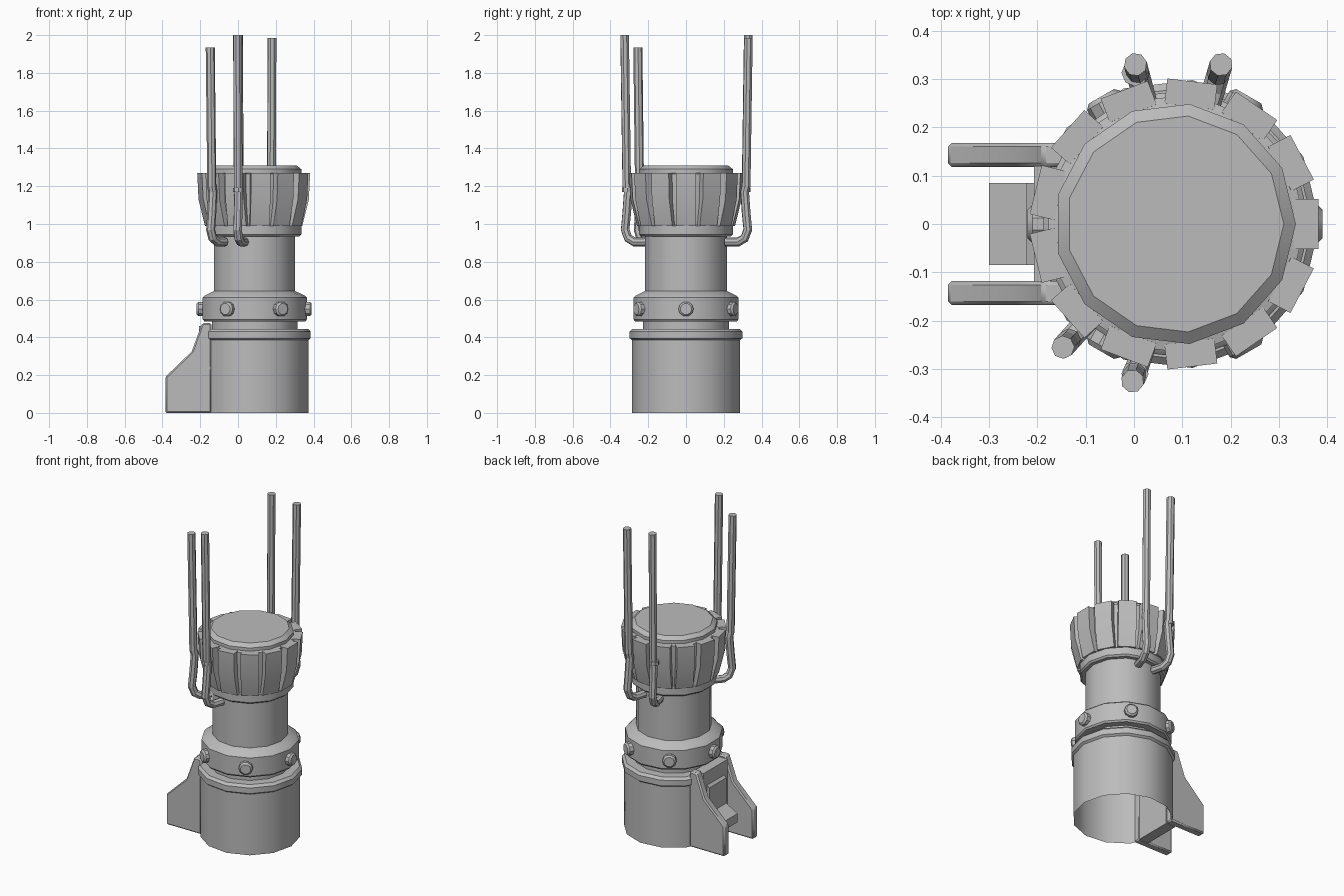
import bpy, bmesh
from math import sin, cos, pi, radians
from mathutils import Matrix, Vector

cube = bpy.data.objects.get("Cube")
if cube:
    bpy.data.objects.remove(cube)

SIDES = 13
AXIS = Vector((0.085, 0, 0))


def material(name, value):
    m = bpy.data.materials.new(name)
    m.use_nodes = True
    m.diffuse_color = (value, value, value, 1)
    m.node_tree.nodes["Principled BSDF"].inputs["Base Color"].default_value = m.diffuse_color
    return m


grey = material("plain grey", 0.5)


def finish(name, bm, bevel=0):
    bmesh.ops.recalc_face_normals(bm, faces=bm.faces)
    me = bpy.data.meshes.new(name)
    bm.to_mesh(me)
    bm.free()
    me.materials.append(grey)
    ob = bpy.data.objects.new(name, me)
    bpy.context.collection.objects.link(ob)
    if bevel:
        mod = ob.modifiers.new("Bevel", "BEVEL")
        mod.width = bevel
        mod.segments = 1
    bpy.ops.object.select_all(action="DESELECT")
    ob.select_set(True)
    bpy.context.view_layer.objects.active = ob
    bpy.ops.object.shade_smooth_by_angle(angle=radians(30))
    return ob


def lathe(name, profile, cap_top=False):
    bm = bmesh.new()
    rings = [[bm.verts.new(AXIS + Vector((r * cos(a), r * sin(a), z)))
              for a in (2 * pi * i / SIDES for i in range(SIDES))] for r, z in profile]
    for low, high in zip(rings, rings[1:]):
        for i in range(SIDES):
            j = (i + 1) % SIDES
            bm.faces.new((low[i], low[j], high[j], high[i]))
    if cap_top:
        bm.faces.new(rings[-1])
    return finish(name, bm)


def extrude_side(bm, outline, y0, y1):
    """Prism from an x-z outline, running from y0 to y1."""
    face = bm.faces.new([bm.verts.new((x, y0, z)) for x, z in outline])
    new = bmesh.ops.extrude_face_region(bm, geom=[face])["geom"]
    bmesh.ops.translate(bm, vec=(0, y1 - y0, 0),
                        verts=[v for v in new if isinstance(v, bmesh.types.BMVert)])


# Open-bottomed base with its collar, then the neck and the column
lathe("base", [(0.287, 0), (0.287, 0.385), (0.3, 0.395), (0.3, 0.43), (0.285, 0.445), (0.23, 0.445)])
lathe("neck", [(0.23, 0.44), (0.23, 0.49)])
lathe("bolt_ring", [(0.22, 0.485), (0.272, 0.485), (0.28, 0.495), (0.28, 0.61), (0.27, 0.62), (0.218, 0.645)])
lathe("column", [(0.218, 0.63), (0.218, 0.94)])

# Cap: lower rim, flared body, top disc
lathe("cap_rim", [(0.218, 0.935), (0.24, 0.935), (0.25, 0.945), (0.25, 0.99), (0.235, 1.0)])
lathe("cap_body", [(0.24, 0.985), (0.265, 1.12), (0.27, 1.265), (0.25, 1.27)])
lathe("cap_top", [(0.25, 1.265), (0.25, 1.29), (0.225, 1.31)], cap_top=True)

# Grip panels around the cap
bm = bmesh.new()
grip = [(0.22, 0.99), (0.255, 0.99), (0.29, 1.13), (0.297, 1.27), (0.245, 1.27)]
for i in range(SIDES):
    before = set(bm.verts)
    extrude_side(bm, grip, -0.052, 0.052)
    bmesh.ops.transform(bm, verts=[v for v in bm.verts if v not in before],
                        matrix=Matrix.Translation(AXIS) @ Matrix.Rotation(2 * pi * i / SIDES, 4, "Z"))
finish("grip_panels", bm)

# Six bolts on the ring
bm = bmesh.new()
for i in range(6):
    place = (Matrix.Translation(AXIS) @ Matrix.Rotation(pi * i / 3, 4, "Z")
             @ Matrix.Translation((0.275, 0, 0.55)) @ Matrix.Rotation(pi / 2, 4, "Y"))
    for r1, r2, depth, out in ((0.04, 0.04, 0.04, 0), (0.04, 0.03, 0.01, 0.025)):
        bmesh.ops.create_cone(bm, cap_ends=True, segments=10, radius1=r1, radius2=r2, depth=depth,
                              matrix=place @ Matrix.Translation((0, 0, out)))
finish("bolts", bm)

# Two fins on the side
fin = [(-0.14, 0), (-0.385, 0), (-0.385, 0.19), (-0.245, 0.325), (-0.19, 0.475), (-0.14, 0.475)]
for name, y in (("front_fin", -0.143), ("back_fin", 0.143)):
    bm = bmesh.new()
    extrude_side(bm, fin, y - 0.025, y + 0.025)
    finish(name, bm, 0.008)

# Plate, frame and sloped block between the fins
bm = bmesh.new()
extrude_side(bm, [(-0.14, 0), (-0.207, 0), (-0.207, 0.46), (-0.14, 0.46)], -0.12, 0.12)
finish("fin_plate", bm)
bm = bmesh.new()
extrude_side(bm, [(-0.2, 0.06), (-0.3, 0.1), (-0.3, 0.155), (-0.222, 0.2), (-0.222, 0.36), (-0.2, 0.38)],
             -0.085, 0.085)
finish("sloped_block", bm)

# Hooked rods: top point, then the foot that meets the column
rods = [
    ("front_right_rod", (-0.147, -0.255, 1.935), (-0.07, -0.17)),
    ("front_left_rod", (-0.003, -0.325, 2.0), (0.035, -0.21)),
    ("back_right_rod", (0.003, 0.33, 2.0), (0.035, 0.21)),
    ("back_left_rod", (0.18, 0.33, 1.985), (0.145, 0.21)),
]
for name, (x, y, top), foot in rods:
    tip, foot = Vector((x, y)), Vector(foot)
    inward = (foot - tip).normalized()
    path = [(foot, 0.905), (tip + inward * 0.055, 0.905), (tip + inward * 0.02, 0.925),
            (tip + inward * 0.003, 0.97), (tip + inward * 0.012, 1.06), (tip + inward * 0.02, 1.17),
            (tip + inward * 0.012, 1.2), (tip, top)]
    cu = bpy.data.curves.new(name, "CURVE")
    cu.dimensions = "3D"
    cu.bevel_depth = 0.024
    cu.bevel_resolution = 2
    cu.use_fill_caps = True
    sp = cu.splines.new("POLY")
    sp.points.add(len(path) - 1)
    for p, (xy, z) in zip(sp.points, path):
        p.co = (xy.x, xy.y, z, 1)
    sp.use_smooth = False
    cu.materials.append(grey)
    bpy.context.collection.objects.link(bpy.data.objects.new(name, cu))

# Small sleeves on the two middle rods
for name, y in (("front_sleeve", -0.31), ("back_sleeve", 0.313)):
    bm = bmesh.new()
    bmesh.ops.create_cone(bm, cap_ends=True, segments=8, radius1=0.028, radius2=0.028, depth=0.02,
                          matrix=Matrix.Translation((0.002, y, 1.18)))
    finish(name, bm)
